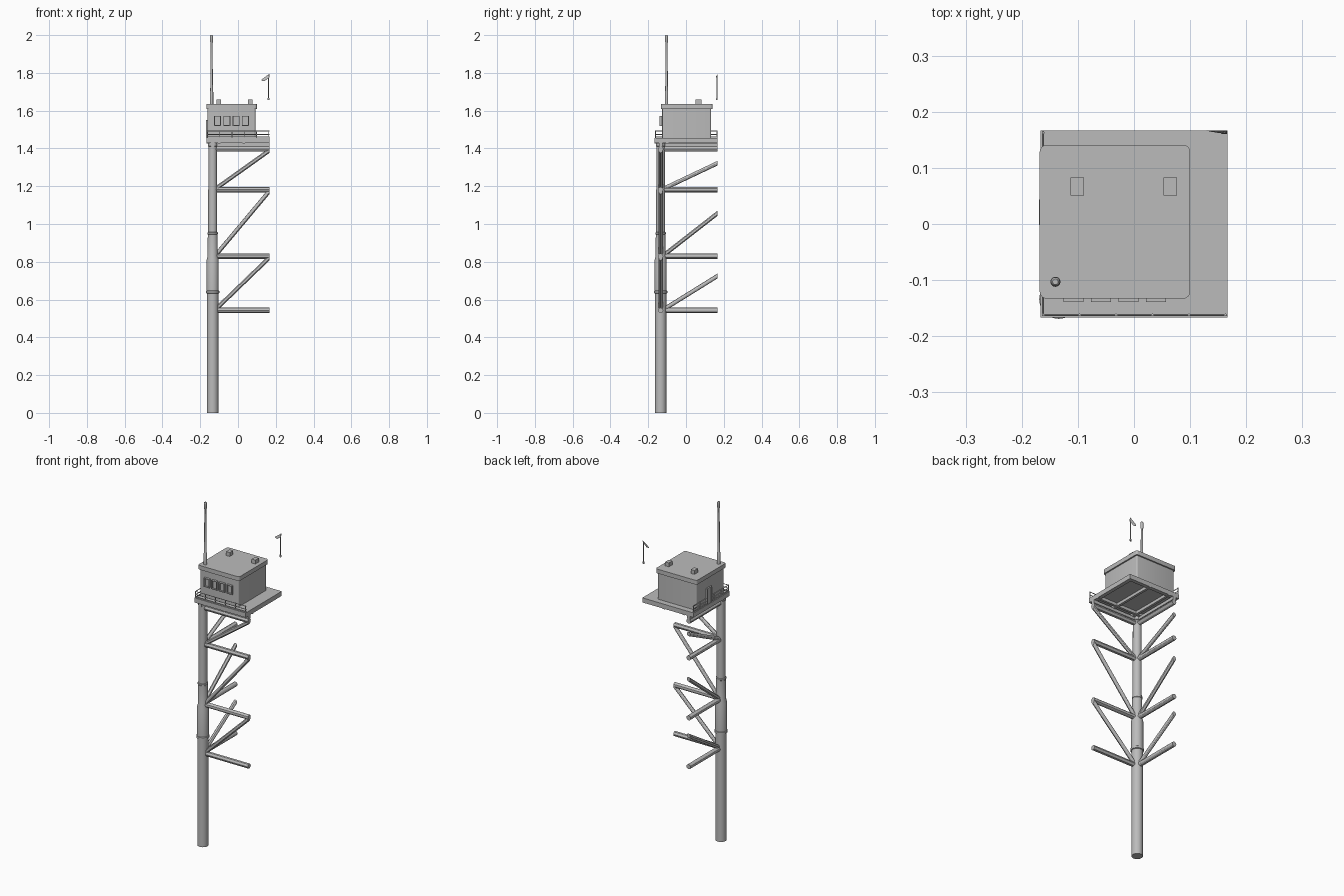
import bpy, bmesh
from mathutils import Vector

cube = bpy.data.objects.get("Cube")
if cube:
    bpy.data.objects.remove(cube, do_unlink=True)

grey = bpy.data.materials.new("light grey")
grey.use_nodes = True
grey.diffuse_color = (0.5, 0.5, 0.5, 1)
grey.node_tree.nodes["Principled BSDF"].inputs["Base Color"].default_value = (0.5, 0.5, 0.5, 1)

COL = -0.134    # column centre in x and y
EDGE = 0.167    # half width of the deck


def finish(name, bm, smooth=False):
    mesh = bpy.data.meshes.new(name)
    bmesh.ops.recalc_face_normals(bm, faces=bm.faces)
    bm.to_mesh(mesh)
    bm.free()
    mesh.materials.append(grey)
    ob = bpy.data.objects.new(name, mesh)
    bpy.context.scene.collection.objects.link(ob)
    if smooth:
        bpy.ops.object.select_all(action="DESELECT")
        bpy.context.view_layer.objects.active = ob
        ob.select_set(True)
        bpy.ops.object.shade_smooth_by_angle()
    return ob


def box(name, x, y, z, round_corners=0):
    """Box from three (low, high) ranges, with optional rounded upright edges."""
    bm = bmesh.new()
    bmesh.ops.create_cube(bm, size=1)
    for v in bm.verts:
        v.co = [(r[0] + r[1]) / 2 + c * (r[1] - r[0]) for c, r in zip(v.co, (x, y, z))]
    if round_corners:
        upright = [e for e in bm.edges if abs(e.verts[0].co.z - e.verts[1].co.z) > 1e-4]
        bmesh.ops.bevel(bm, geom=upright, offset=round_corners, segments=4,
                        profile=0.5, affect="EDGES")
    return finish(name, bm, round_corners > 0)


def lathe(name, x, y, profile, sides=24):
    """Stack of rings given as (radius, height)."""
    bm = bmesh.new()
    rings = []
    for r, z in profile:
        ring = bmesh.ops.create_circle(bm, segments=sides, radius=r)["verts"]
        for v in ring:
            v.co += Vector((x, y, z))
        rings.append(ring)
    for a, b in zip(rings, rings[1:]):
        for i in range(sides):
            j = (i + 1) % sides
            bm.faces.new((a[i], a[j], b[j], b[i]))
    bm.faces.new(rings[0])
    bm.faces.new(rings[-1])
    return finish(name, bm, True)


def tube(name, a, b, r, sides=12, cut_axis=None):
    """Round bar between two points; the far end may be cut square to an axis."""
    a, b = Vector(a), Vector(b)
    d = b - a
    bm = bmesh.new()
    bmesh.ops.create_cone(bm, cap_ends=True, segments=sides, radius1=r, radius2=r, depth=d.length)
    turn = d.to_track_quat("Z", "Y")
    for v in bm.verts:
        far = v.co.z > 0
        v.co = turn @ v.co + (a + b) / 2
        if far and cut_axis is not None:
            v.co += d * ((b[cut_axis] - v.co[cut_axis]) / d[cut_axis])
    return finish(name, bm, True)


# Main column with sleeve and collars
lathe("main_column", COL, COL, [
    (0.03, 0), (0.03, 0.632), (0.035, 0.634), (0.035, 0.645), (0.032, 0.647),
    (0.032, 0.81), (0.027, 0.83), (0.026, 0.945), (0.028, 0.947), (0.028, 0.955),
    (0.024, 0.957), (0.023, 1.41), (0.026, 1.412), (0.026, 1.43)])

# Two bracing frames, cut flush at the open side
levels = [0.543, 0.83, 1.182, 1.397]
side_tops = [0.725, 1.057, 1.322]
for axis, side in enumerate(("front", "side")):
    def at(u, z):
        return (u, COL, z) if axis == 0 else (COL, u, z)
    for z in levels:
        tube(side + "_horizontal_brace", at(COL, z), at(EDGE, z), 0.014, cut_axis=axis)
    for i, z in enumerate(levels[:-1]):
        top = levels[i + 1] - 0.007 if axis == 0 else side_tops[i]
        tube(side + "_diagonal_brace", at(-0.118, z + 0.005), at(EDGE, top), 0.011, cut_axis=axis)

# Deck plate, edge beams and joists
FULL = (-EDGE, EDGE)
box("deck_plate", FULL, FULL, (1.442, 1.455))
box("front_edge_beam", FULL, (-EDGE, -0.152), (1.428, 1.442))
box("left_edge_beam", (-EDGE, -0.152), FULL, (1.428, 1.442))
box("back_edge_beam", FULL, (0.145, EDGE), (1.428, 1.442))
box("right_edge_beam", (0.145, EDGE), FULL, (1.428, 1.442))
for p in (-0.1, 0.03):
    box("cross_joist", (p - 0.007, p + 0.007), FULL, (1.425, 1.442))
box("long_joist", FULL, (-0.107, -0.093), (1.425, 1.442))
box("front_bearer", (-0.16, EDGE), (COL - 0.01, COL + 0.01), (1.41, 1.428))
box("side_bearer", (COL - 0.01, COL + 0.01), (-0.16, EDGE), (1.41, 1.428))

# Railings along the front and side edges
RAIL = -0.162
for z in (1.474, 1.492):
    tube("front_rail", (RAIL, RAIL, z), (EDGE, RAIL, z), 0.0022, 6)
    tube("side_rail", (RAIL, RAIL, z), (RAIL, EDGE, z), 0.0022, 6)
for i in range(6):
    u = RAIL + i * 0.065
    tube("front_rail_post", (u, RAIL, 1.45), (u, RAIL, 1.494), 0.0025, 6)
    if i:
        tube("side_rail_post", (RAIL, u, 1.45), (RAIL, u, 1.494), 0.0025, 6)
box("front_kick_plate", (RAIL, EDGE), (RAIL - 0.001, RAIL + 0.001), (1.455, 1.462))
box("side_kick_plate", (RAIL - 0.001, RAIL + 0.001), (RAIL, EDGE), (1.455, 1.462))

# Cabin, roof and vents
box("cabin_walls", (-0.161, 0.092), (-0.126, 0.133), (1.455, 1.612), 0.008)
box("cabin_roof", (-0.168, 0.1), (-0.133, 0.141), (1.61, 1.635), 0.012)
for x in (-0.101, 0.065):
    box("roof_vent", (x - 0.012, x + 0.012), (0.051, 0.083), (1.635, 1.658))

# Framed windows and door
for i in range(4):
    x = -0.108 + i * 0.049
    lo, hi = x - 0.018, x + 0.018
    box("window_pane", (lo, hi), (-0.129, -0.125), (1.523, 1.57))
    for a, b in ((lo, lo + 0.004), (hi - 0.004, hi)):
        box("window_frame_side", (a, b), (-0.139, -0.125), (1.52, 1.572))
    for z in (1.52, 1.568):
        box("window_frame_rail", (lo, hi), (-0.139, -0.125), (z, z + 0.004))
box("door_panel", (-0.165, -0.16), (0, 0.042), (1.455, 1.546))
for y in (-0.002, 0.04):
    box("door_frame_side", (-0.169, -0.16), (y, y + 0.004), (1.455, 1.55))
box("door_frame_top", (-0.169, -0.16), (-0.002, 0.044), (1.546, 1.55))

# Antenna mast
lathe("antenna_mast", -0.14, -0.103, [
    (0.009, 1.635), (0.009, 1.7), (0.007, 1.705), (0.0055, 1.96),
    (0.008, 1.965), (0.008, 1.995), (0.005, 2.0)], 16)

# Slender corner pole with a sloping arm
tube("corner_pole", (0.161, 0.164, 1.66), (0.161, 0.164, 1.785), 0.0025, 8)
box("corner_pole_foot", (0.156, 0.166), (0.16, 0.167), (1.656, 1.668))
bm = bmesh.new()
outline = [(0.125, 0.167, 1.765), (0.14, 0.164, 1.762), (0.166, 0.16, 1.782), (0.166, 0.167, 1.795)]
face = bm.faces.new([bm.verts.new(p) for p in outline])
push = bmesh.ops.extrude_face_region(bm, geom=[face])["geom"]
for v in push:
    if isinstance(v, bmesh.types.BMVert):
        v.co.z -= 0.006
finish("corner_pole_arm", bm)
